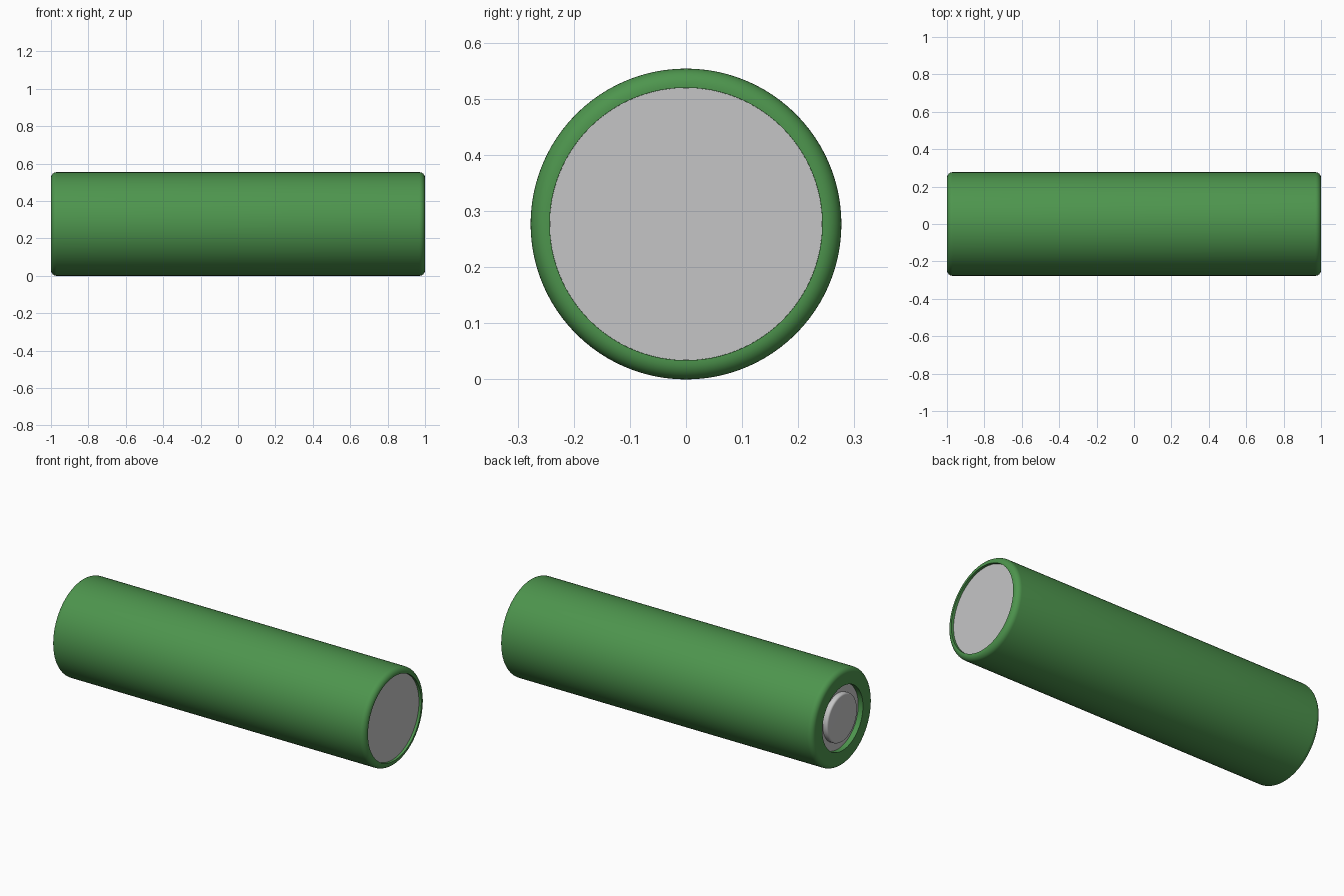
import bpy
import bmesh
import math

cube = bpy.data.objects.get("Cube")
if cube:
    bpy.data.objects.remove(cube, do_unlink=True)

R = 0.277        # outer radius, also the height of the axis
BEVEL = 0.03     # rounding of the wrapper ends
SEGMENTS = 96


def make_material(name, rgb):
    mat = bpy.data.materials.new(name)
    mat.use_nodes = True
    color = (*rgb, 1.0)
    mat.diffuse_color = color
    mat.node_tree.nodes["Principled BSDF"].inputs["Base Color"].default_value = color
    return mat


def arc(cx, cr, radius, start, end, steps=8):
    """Points (x, r) along an arc, angles in degrees."""
    angles = [math.radians(start + (end - start) * i / steps) for i in range(steps + 1)]
    return [(cx + radius * math.cos(a), cr + radius * math.sin(a)) for a in angles]


def lathe(name, profile, mat):
    """Revolve an (x, r) profile around the lengthwise axis."""
    bm = bmesh.new()
    verts = [bm.verts.new((x, 0, r)) for x, r in profile]
    edges = [bm.edges.new(pair) for pair in zip(verts, verts[1:])]
    bmesh.ops.spin(bm, geom=verts + edges, cent=(0, 0, 0), axis=(1, 0, 0),
                   angle=math.tau, steps=SEGMENTS, use_merge=True)
    bmesh.ops.remove_doubles(bm, verts=bm.verts, dist=1e-5)
    bmesh.ops.recalc_face_normals(bm, faces=bm.faces)
    mesh = bpy.data.meshes.new(name)
    bm.to_mesh(mesh)
    bm.free()
    mesh.materials.append(mat)
    obj = bpy.data.objects.new(name, mesh)
    bpy.context.collection.objects.link(obj)
    obj.location.z = R
    bpy.ops.object.select_all(action='DESELECT')
    obj.select_set(True)
    bpy.context.view_layer.objects.active = obj
    bpy.ops.object.shade_smooth_by_angle(angle=math.radians(35))
    return obj


green = make_material("wrapper green", (0.075, 0.30, 0.075))
metal = make_material("terminal grey", (0.56, 0.56, 0.565))

# Wrapper: rounded sleeve, wide opening at +x, narrow opening at -x
wrapper = [(-0.96, 0.185), (-1.0, 0.185)]
wrapper += arc(-1 + BEVEL, R - BEVEL, BEVEL, 180, 90)
wrapper += arc(1 - BEVEL, R - BEVEL, BEVEL, 90, 0)
wrapper += [(1.0, 0.243), (0.96, 0.243), (0.96, 0.20), (-0.96, 0.20), (-0.96, 0.185)]
lathe("wrapper", wrapper, green)

# Cell body: flat metal end set just inside the wide opening, recess floor at the other
lathe("cell_body", [(-0.97, 0), (-0.97, 0.19), (-0.95, 0.19), (0.95, 0.19),
                    (0.95, 0.2428), (0.985, 0.2428), (0.985, 0)], metal)

# Raised contact button in the narrow opening
button = [(-0.965, 0), (-0.965, 0.138)] + arc(-0.988, 0.127, 0.011, 90, 180, 5) + [(-0.999, 0)]
lathe("contact_button", button, metal)
